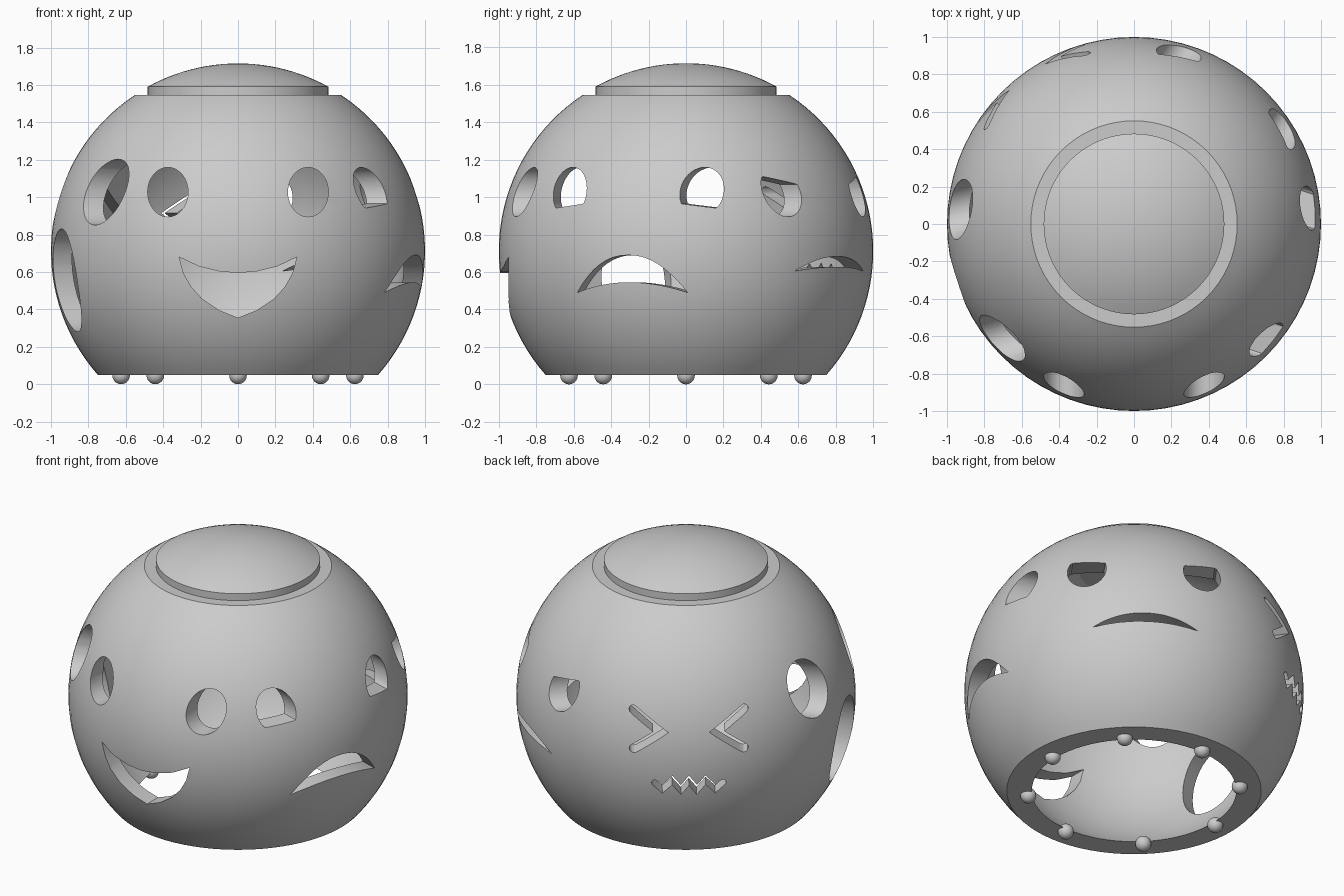
import bpy, bmesh
from math import sin, cos, pi, radians, sqrt, asin
from mathutils import Vector, Matrix

cube = bpy.data.objects.get("Cube")
if cube:
    bpy.data.objects.remove(cube, do_unlink=True)

CZ = 0.712           # height of the globe centre
BOTTOM, TOP = 0.05, 1.546
INNER = 0.895        # inner wall radius
GREY = (0.6, 0.6, 0.6, 1)

grey = bpy.data.materials.new("plain grey")
grey.use_nodes = True
grey.diffuse_color = GREY
grey.node_tree.nodes["Principled BSDF"].inputs["Base Color"].default_value = GREY


def add_object(name, bm):
    bmesh.ops.recalc_face_normals(bm, faces=bm.faces)
    mesh = bpy.data.meshes.new(name)
    bm.to_mesh(mesh)
    bm.free()
    obj = bpy.data.objects.new(name, mesh)
    bpy.context.collection.objects.link(obj)
    mesh.materials.append(grey)
    return obj


def activate(obj):
    bpy.ops.object.select_all(action='DESELECT')
    obj.select_set(True)
    bpy.context.view_layer.objects.active = obj


def smooth(obj):
    activate(obj)
    bpy.ops.object.shade_smooth_by_angle(angle=radians(30))


def lathe(name, profile, closed=False, steps=72):
    bm = bmesh.new()
    verts = [bm.verts.new((r, 0, z)) for r, z in profile]
    edges = [bm.edges.new(p) for p in zip(verts, verts[1:])]
    if closed:
        edges.append(bm.edges.new((verts[-1], verts[0])))
    bmesh.ops.spin(bm, geom=verts + edges, cent=(0, 0, 0), axis=(0, 0, 1),
                   angle=2 * pi, steps=steps, use_duplicate=False)
    bmesh.ops.remove_doubles(bm, verts=bm.verts, dist=1e-5)
    return add_object(name, bm)


def arc(radius, z0, z1, n=32):
    a, b = asin((z0 - CZ) / radius), asin((z1 - CZ) / radius)
    return [(radius * cos(a + (b - a) * i / n), CZ + radius * sin(a + (b - a) * i / n))
            for i in range(n + 1)]


# --- Cut-out outlines in face coordinates (sideways, height) ---
def ellipse(u, z, w, h, n=40):
    return [(u + w * cos(2 * pi * i / n), z + h * sin(2 * pi * i / n)) for i in range(n)]


def mirrored(half):
    """Closed outline from its right half, listed from lower centre to upper centre."""
    return half + [(-u, z) for u, z in reversed(half) if u > 0]


def crescent(w, corner, low, high, n=14):
    right = [i / n for i in range(n)]
    lower = [(w * t, low + (corner - low) * t * t) for t in right]
    upper = [(w * t, corner + (high - corner) * (1 - t ** 2.2)) for t in right]
    return mirrored(lower + [(w, corner)] + upper[::-1])


def ribbon(path, half, n=6):
    """Mitred stroke with round ends."""
    pts = [Vector(p) for p in path]
    dirs = [(b - a).normalized() for a, b in zip(pts, pts[1:])]
    left, right = [], []
    for i in range(1, len(pts) - 1):
        normals = [Vector((-d.y, d.x)) for d in (dirs[i - 1], dirs[i])]
        m = (normals[0] + normals[1]).normalized()
        off = m * min(half / m.dot(normals[0]), half * 2)
        left.append(pts[i] + off)
        right.append(pts[i] - off)

    def cap(p, d):
        side = Vector((d.y, -d.x))
        return [p + half * (side * cos(pi * k / n) + d * sin(pi * k / n)) for k in range(n + 1)]
    return [tuple(p) for p in right + cap(pts[-1], dirs[-1]) + left[::-1] + cap(pts[0], -dirs[0])]


def pair(outline):
    return [outline, [(-u, z) for u, z in outline]]


EYE_Z = 1.027
happy_mouth = mirrored([(0, .355), (.1, .395), (.19, .455), (.25, .52), (.29, .59),
                        (.315, .68), (.21, .63), (.1, .603), (0, .595)])
happy = pair(ellipse(.375, EYE_Z, .108, .132)) + [happy_mouth]

sad_eye = [(u, max(z, .965 - .13 * (u - .27))) for u, z in ellipse(.37, EYE_Z, .108, .132)]
sad = pair(sad_eye) + [crescent(.31, .49, .545, .69)]

angry_eye = [(u, min(z, 1.07 + .22 * (u - .24))) for u, z in ellipse(.34, EYE_Z, .112, .132)]
angry = pair(angry_eye) + [crescent(.31, .605, .628, .683)]

squint_eye = ribbon([(.325, 1.03), (.165, .915), (.325, .80)], .026)
zigzag = [(-.2, .59), (-.157, .55), (-.098, .615), (-.047, .55), (0, .615)]
zigzag += [(-u, z) for u, z in zigzag[-2::-1]]
squint = pair(squint_eye) + [ribbon(zigzag, .02)]

surprised = pair(ellipse(.362, EYE_Z, .148, .176)) + [ellipse(0, .555, .195, .275)]


def cut_face(target, outlines, az):
    """Cut one face's outlines straight through the wall at the given heading."""
    out, side = Vector((cos(az), sin(az), 0)), Vector((-sin(az), cos(az), 0))
    bm = bmesh.new()
    for outline in outlines:
        near, far = [[bm.verts.new(out * d + side * u + Vector((0, 0, z))) for u, z in outline]
                     for d in (0.5, 1.2)]
        bm.faces.new(near)
        bm.faces.new(far[::-1])
        for i in range(len(near)):
            bm.faces.new((near[i - 1], far[i - 1], far[i], near[i]))
    bmesh.ops.remove_doubles(bm, verts=bm.verts, dist=1e-5)
    cutter = add_object("face_cutter", bm)
    cutter.hide_render = True
    mod = target.modifiers.new("face cut-outs", 'BOOLEAN')
    mod.operation, mod.solver, mod.object = 'DIFFERENCE', 'EXACT', cutter
    activate(target)
    bpy.ops.object.modifier_apply(modifier=mod.name)
    bpy.data.objects.remove(cutter, do_unlink=True)


# --- Hollow globe with a flat rim, open base and five evenly spaced faces ---
globe = lathe("globe_shell", arc(1, BOTTOM, TOP) + arc(INNER, BOTTOM, TOP)[::-1], closed=True)
for k, outlines in enumerate([happy, sad, angry, squint, surprised]):
    cut_face(globe, outlines, radians(-90 + 72 * k))
smooth(globe)

# --- Domed lid ---
LID = 0.483
lid_edge = CZ + 0.003 + sqrt(1 - LID * LID)
dome = [(r, z + 0.003) for r, z in arc(1, lid_edge - 0.003, CZ + 1, 12)]
smooth(lathe("lid", [(0, TOP), (LID, TOP)] + dome))

# --- Ball feet around the base rim ---
for k in range(8):
    a = k * pi / 4
    bm = bmesh.new()
    bmesh.ops.create_uvsphere(bm, u_segments=24, v_segments=12, radius=0.047,
                              matrix=Matrix.Translation((.625 * cos(a), .625 * sin(a), .047)))
    smooth(add_object(f"foot_{k + 1}", bm))
